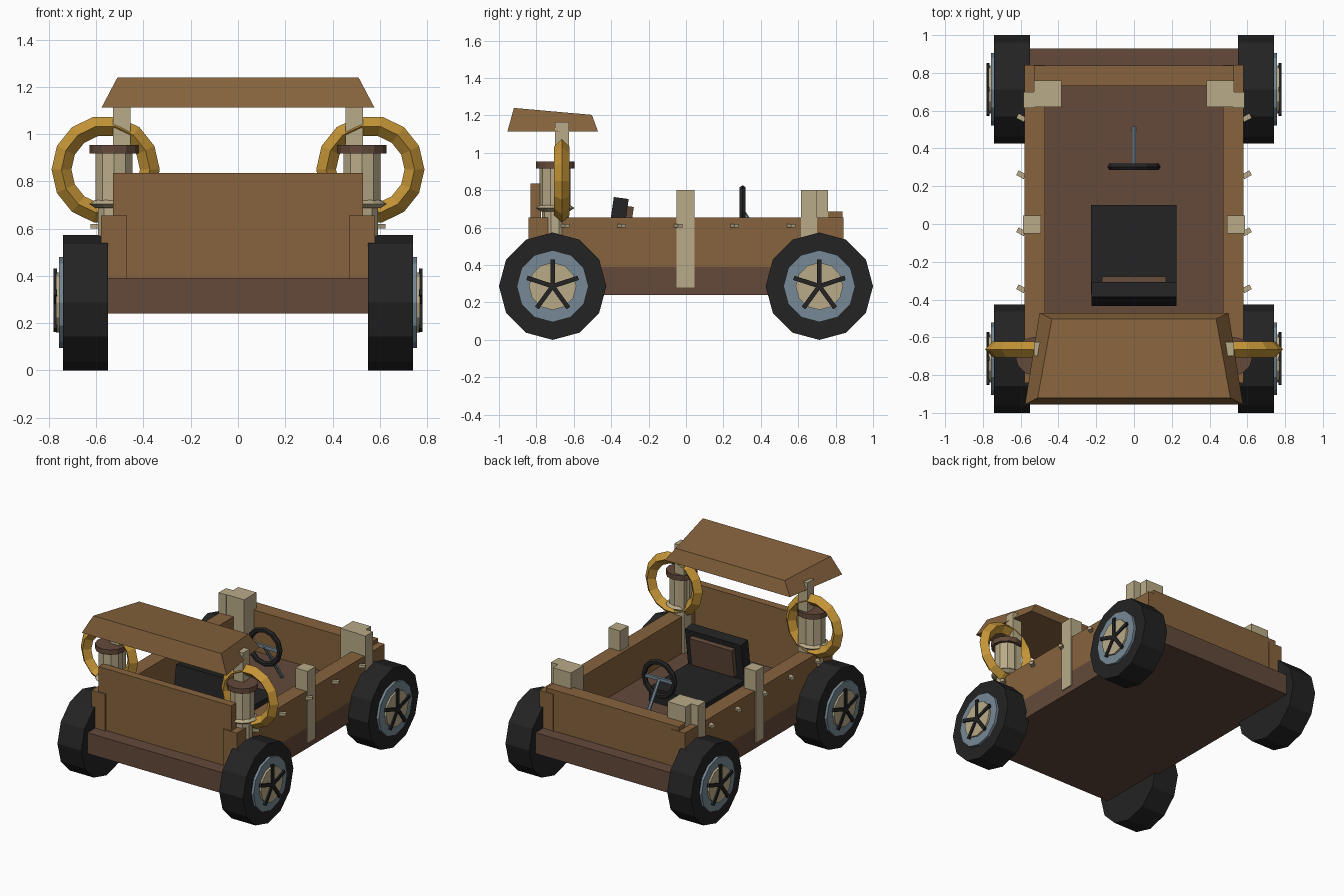
import bpy, bmesh, math
from mathutils import Matrix, Vector

if "Cube" in bpy.data.objects:
    bpy.data.objects.remove(bpy.data.objects["Cube"])

def material(name, rgb):
    m = bpy.data.materials.new(name)
    m.diffuse_color = (*rgb, 1)
    m.use_nodes = True
    m.node_tree.nodes["Principled BSDF"].inputs["Base Color"].default_value = m.diffuse_color
    return m

WOOD = material("wood brown", (.243, .126, .047))
DARK = material("dark brown", (.125, .067, .042))
CREAM = material("cream wood", (.49, .41, .25))
BLACK = material("black rubber", (.017, .017, .017))
STEEL = material("blue grey metal", (.18, .25, .30))
GOLD = material("gold", (.56, .30, .038))

def finish(name, bm, mat):
    bmesh.ops.recalc_face_normals(bm, faces=bm.faces)
    me = bpy.data.meshes.new(name)
    bm.to_mesh(me)
    bm.free()
    me.materials.append(mat)
    ob = bpy.data.objects.new(name, me)
    bpy.context.collection.objects.link(ob)
    return ob

def box(name, x, y, z, mat, rot=None):
    """Box from (min, max) ranges, optionally turned about its centre."""
    c = Vector([(a + b) / 2 for a, b in (x, y, z)])
    size = [abs(b - a) for a, b in (x, y, z)]
    m = Matrix.Translation(c) @ (rot or Matrix()) @ Matrix.Diagonal((*size, 1))
    bm = bmesh.new()
    bmesh.ops.create_cube(bm, size=1, matrix=m)
    return finish(name, bm, mat)

def cylinder(name, loc, r, depth, n, mat, axis='Z', r2=None):
    rot = Matrix.Rotation(math.pi / 2, 4, 'Y') if axis == 'X' else Matrix()
    bm = bmesh.new()
    bmesh.ops.create_cone(bm, cap_ends=True, segments=n, radius1=r,
                          radius2=r if r2 is None else r2, depth=depth,
                          matrix=Matrix.Translation(loc) @ rot)
    return finish(name, bm, mat)

def torus(name, loc, R, r, n, k, mat, upright=False, squash=1):
    bpy.ops.mesh.primitive_torus_add(major_radius=R, minor_radius=r,
                                     major_segments=n, minor_segments=k, location=loc)
    ob = bpy.context.object
    ob.name = name
    ob.scale.z = squash
    if upright:
        ob.rotation_euler.x = math.pi / 2
    ob.data.materials.append(mat)
    return ob

def rod(name, a, b, r, mat, n=6):
    a, b = Vector(a), Vector(b)
    d = b - a
    bm = bmesh.new()
    bmesh.ops.create_cone(bm, cap_ends=True, segments=n, radius1=r, radius2=r, depth=d.length,
                          matrix=Matrix.Translation((a + b) / 2) @ d.to_track_quat('Z', 'Y').to_matrix().to_4x4())
    return finish(name, bm, mat)

# chassis and end walls
box("chassis", (-.58, .58), (-.93, .93), (.24, .39), DARK)
box("front_panel", (-.53, .53), (-.832, -.775), (.39, .835), WOOD)
box("back_wall", (-.53, .53), (.73, .838), (.39, .685), WOOD)

for side, s in (("right", 1), ("left", -1)):
    def sx(a, b):
        return tuple(sorted((a * s, b * s)))
    # side wall and posts
    box(side + "_wall", sx(.47, .58), (-.842, .842), (.39, .655), WOOD)
    box(side + "_middle_post", sx(.493, .588), (-.05, .045), (.28, .80), CREAM)
    box(side + "_rear_block", sx(.385, .53), (.62, .76), (.39, .80), CREAM)
    box(side + "_rear_post", sx(.525, .586), (.615, .70), (.28, .80), CREAM)
    box(side + "_roof_post", sx(.455, .53), (-.70, -.625), (.39, 1.165), CREAM)

    # angled pegs along the wall
    for i in range(5):
        y = -.645 + i * .302
        box(f"{side}_peg_{i}", sx(.575, .62), (y - .014, y + .014), (.60, .62), CREAM,
            Matrix.Rotation(s * math.radians(28), 4, 'Z'))

    # corner barrel with cap and flange
    bx, by = .525 * s, -.70
    cylinder(side + "_barrel_base", (bx, by, .60), .07, .20, 10, CREAM)
    cylinder(side + "_barrel", (bx, by, .81), .083, .22, 10, CREAM)
    torus(side + "_barrel_flange", (bx, by, .705), .077, .026, 12, 4, CREAM, squash=.7)
    cylinder(side + "_barrel_cap", (bx, by, .935), .103, .036, 12, DARK)

    # large gold ring
    torus(side + "_gold_ring", (.56 * s, -.664, .85), .187, .042, 14, 4, GOLD, upright=True)

    # wheels
    for end, wy in (("front", -.713), ("rear", .713)):
        n = f"{side}_{end}_"
        wz = .287
        cylinder(n + "tyre", (.645 * s, wy, wz), .287, .19, 12, BLACK, 'X')
        cylinder(n + "rim", (.72 * s, wy, wz), .192, .076, 12, STEEL, 'X')
        cylinder(n + "hub", (.74 * s, wy, wz), .127, .062, 12, CREAM, 'X')
        for k in range(5):
            a = math.tau * k / 5
            off = Vector((0, math.sin(a), math.cos(a))) * .072
            cy, cz = wy + off.y, wz + off.z
            box(f"{n}spoke_{k}", sx(.765, .78), (cy - .012, cy + .012), (cz - .072, cz + .072),
                BLACK, Matrix.Rotation(-a, 4, 'X'))

# sloped roof: wide low front, narrower raised back
bm = bmesh.new()
rings = [[(.577, -.955, 1.113), (.50, -.47, 1.113)], [(.51, -.92, 1.24), (.435, -.503, 1.203)]]
loops = []
for (f, b) in rings:
    pts = [(-f[0], *f[1:]), f, b, (-b[0], *b[1:])]
    loops.append([bm.verts.new(p) for p in pts])
for lp in loops:
    bm.faces.new(lp)
for i in range(4):
    j = (i + 1) % 4
    bm.faces.new((loops[0][i], loops[0][j], loops[1][j], loops[1][i]))
finish("roof", bm, WOOD)

# seat with leaning back and inset panel
lean = Matrix.Rotation(math.radians(-8), 4, 'X')
box("seat_cushion", (-.227, .224), (-.37, .10), (.39, .49), BLACK)
box("seat_back", (-.224, .224), (-.41, -.33), (.42, .76), BLACK, lean)
box("seat_back_panel", (-.17, .17), (-.345, -.293), (.51, .715), DARK, lean)

# steering wheel, crossbar and column
torus("steering_wheel", (0, .303, .685), .122, .019, 12, 6, BLACK, upright=True)
box("steering_crossbar", (-.115, .115), (.294, .312), (.675, .697), STEEL)
rod("steering_column", (0, .30, .69), (0, .51, .38), .013, STEEL)
